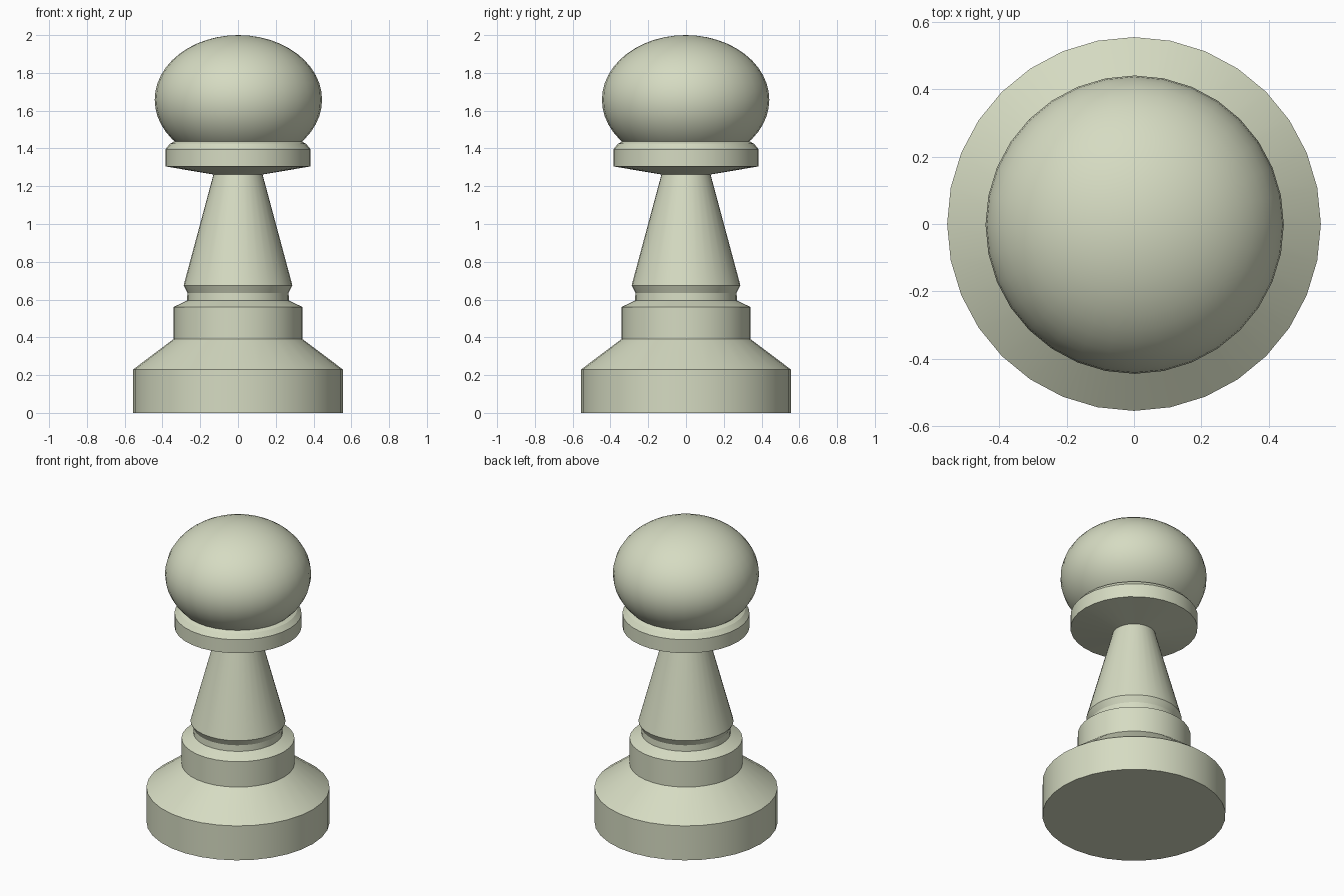
import bpy
import bmesh
import math

if "Cube" in bpy.data.objects:
    bpy.data.objects.remove(bpy.data.objects["Cube"])

SIDES = 32

ivory = bpy.data.materials.new("pale_ivory")
ivory.diffuse_color = (0.67, 0.71, 0.54, 1)
ivory.use_nodes = True
ivory.node_tree.nodes["Principled BSDF"].inputs["Base Color"].default_value = ivory.diffuse_color


def finish(obj, angle):
    obj.data.materials.append(ivory)
    bpy.ops.object.select_all(action='DESELECT')
    obj.select_set(True)
    bpy.context.view_layer.objects.active = obj
    bpy.ops.object.shade_smooth_by_angle(angle=math.radians(angle))


def lathe(name, profile):
    """Turn a list of (radius, height) points into a closed round solid."""
    bm = bmesh.new()
    rings = []
    for r, z in profile:
        rings.append([bm.verts.new((r * math.cos(a), r * math.sin(a), z))
                      for a in (2 * math.pi * i / SIDES for i in range(SIDES))])
    for low, high in zip(rings, rings[1:]):
        for i in range(SIDES):
            j = (i + 1) % SIDES
            bm.faces.new((low[i], low[j], high[j], high[i]))
    bm.faces.new(rings[0][::-1])
    bm.faces.new(rings[-1])
    mesh = bpy.data.meshes.new(name)
    bm.to_mesh(mesh)
    bm.free()
    obj = bpy.data.objects.new(name, mesh)
    bpy.context.collection.objects.link(obj)
    finish(obj, 20)


# Turned body: foot, step, neck groove, tapered stem and collar
lathe("body", [
    (0.555, 0.0), (0.555, 0.23),
    (0.342, 0.39), (0.342, 0.56),
    (0.27, 0.595), (0.268, 0.635), (0.288, 0.675),
    (0.13, 1.262),
    (0.385, 1.305), (0.385, 1.395),
    (0.36, 1.425), (0.34, 1.436),
])

# Flattened ball on top
bpy.ops.mesh.primitive_uv_sphere_add(segments=32, ring_count=24, radius=1,
                                     location=(0.002, -0.002, 1.658))
head = bpy.context.object
head.name = "head"
head.scale = (0.443, 0.443, 0.342)
bpy.ops.object.transform_apply(location=False, rotation=False, scale=True)
finish(head, 60)
